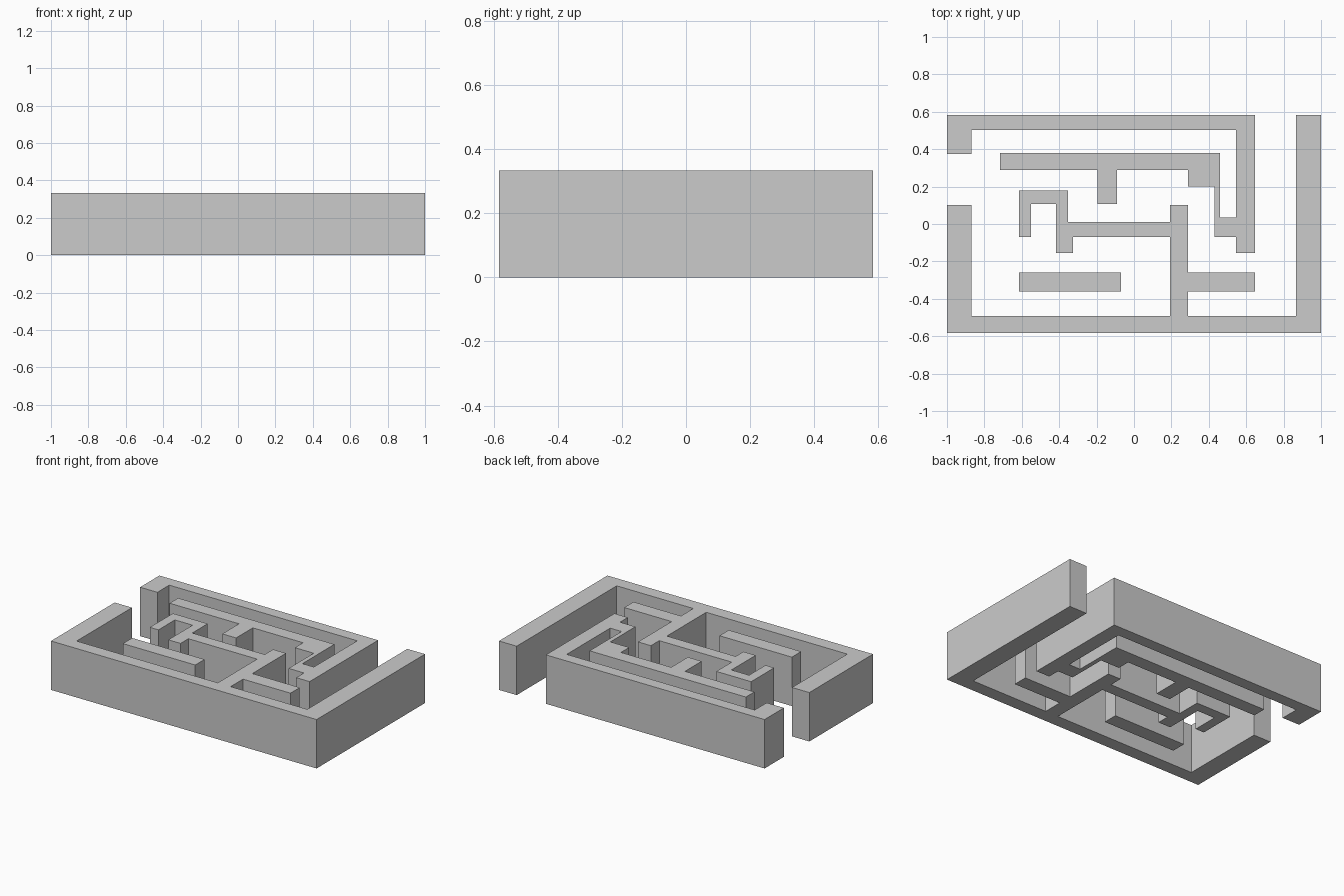
import bpy
import bmesh

HEIGHT = 0.333


def wall(name, outline):
    """Extrude a counter-clockwise floor-plan outline into an upright wall."""
    bm = bmesh.new()
    base = bm.faces.new([bm.verts.new((x, y, 0)) for x, y in outline])
    top = bmesh.ops.extrude_face_region(bm, geom=[base], use_keep_orig=True)
    verts = [v for v in top["geom"] if isinstance(v, bmesh.types.BMVert)]
    bmesh.ops.translate(bm, verts=verts, vec=(0, 0, HEIGHT))
    bmesh.ops.recalc_face_normals(bm, faces=bm.faces)
    mesh = bpy.data.meshes.new(name)
    bm.to_mesh(mesh)
    bm.free()
    obj = bpy.data.objects.new(name, mesh)
    bpy.context.collection.objects.link(obj)


# Left, front and right outer walls with the central branching partition
wall("front_maze_wall", [
    (-1, -.583), (1, -.583), (1, .583), (.867, .583), (.867, -.493),
    (.29, -.493), (.29, -.36), (.647, -.36), (.647, -.26), (.29, -.26),
    (.29, .102), (.193, .102), (.193, .012), (-.353, .012), (-.353, .178),
    (-.615, .178), (-.615, -.07), (-.55, -.07), (-.55, .107), (-.417, .107),
    (-.417, -.154), (-.325, -.154), (-.325, -.07), (.193, -.07),
    (.193, -.493), (-.87, -.493), (-.87, .102), (-1, .102)])

# Back outer wall that hooks round into the inner partition
wall("back_maze_wall", [
    (-1, .375), (-.87, .375), (-.87, .503), (.546, .503), (.546, .036),
    (.46, .036), (.46, .38), (-.717, .38), (-.717, .288), (-.194, .288),
    (-.194, .108), (-.09, .108), (-.09, .288), (.288, .288), (.288, .2),
    (.43, .2), (.43, -.07), (.546, -.07), (.546, -.154), (.647, -.154),
    (.647, .583), (-1, .583)])

# Free-standing straight partition
wall("island_wall", [(-.615, -.36), (-.07, -.36), (-.07, -.26), (-.615, -.26)])
